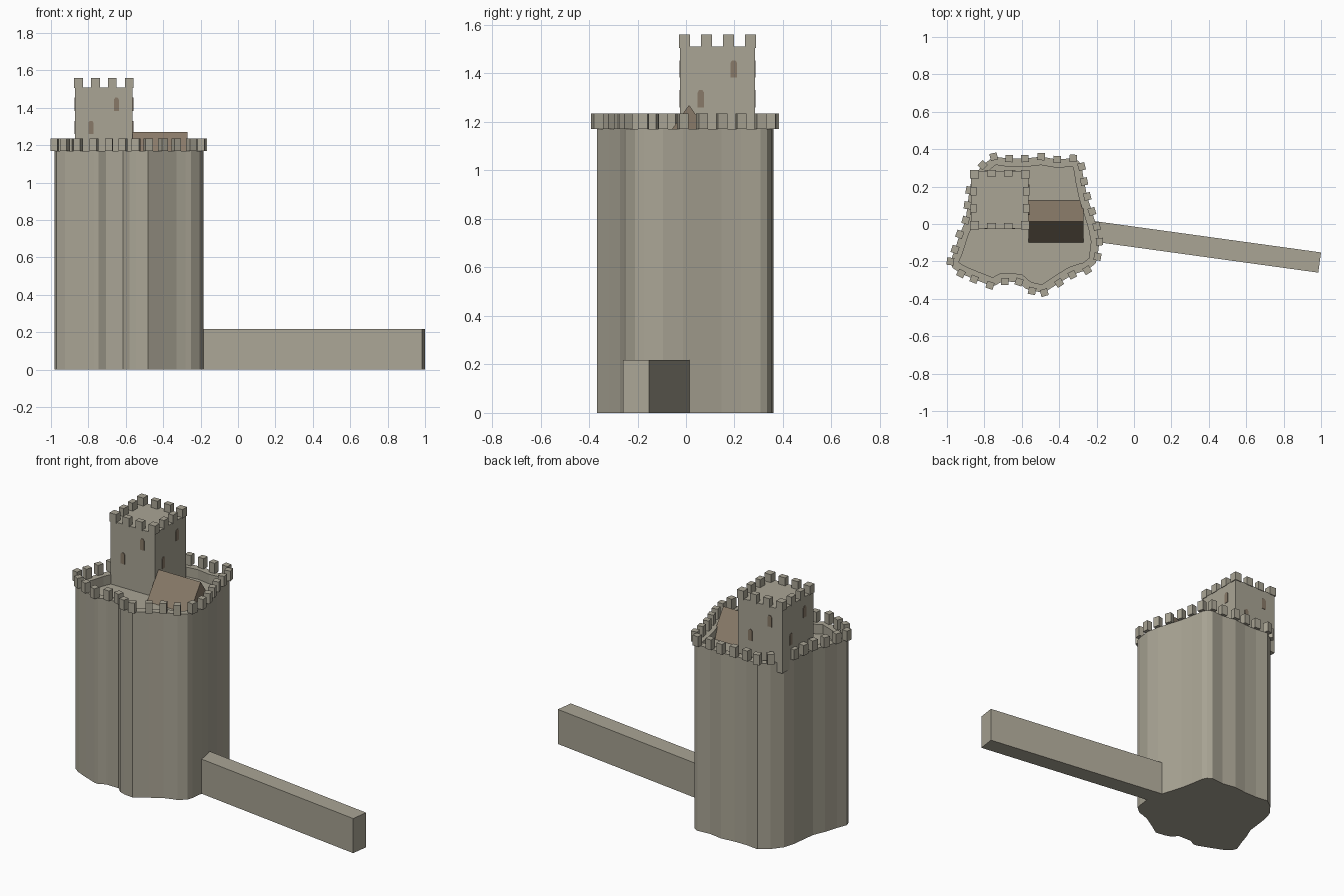
import bpy, bmesh, math
from mathutils import Vector, Matrix

if "Cube" in bpy.data.objects:
    bpy.data.objects.remove(bpy.data.objects["Cube"])


def material(name, rgb):
    m = bpy.data.materials.new(name)
    m.diffuse_color = (*rgb, 1)
    m.use_nodes = True
    m.node_tree.nodes["Principled BSDF"].inputs["Base Color"].default_value = m.diffuse_color
    return m


STONE = material("stone", (0.40, 0.375, 0.30))
BROWN = material("brown_tile", (0.25, 0.195, 0.14))


def finish(name, bm, mat):
    bmesh.ops.recalc_face_normals(bm, faces=bm.faces)
    me = bpy.data.meshes.new(name)
    bm.to_mesh(me)
    bm.free()
    me.materials.append(mat)
    ob = bpy.data.objects.new(name, me)
    bpy.context.collection.objects.link(ob)
    return ob


def add_box(bm, centre, size, angle=0):
    mat = (Matrix.Translation(centre) @ Matrix.Rotation(angle, 4, 'Z')
           @ Matrix.Diagonal((*size, 1)))
    bmesh.ops.create_cube(bm, size=1, matrix=mat)


def add_prism(bm, points, push):
    face = bm.faces.new([bm.verts.new(p) for p in points])
    ext = bmesh.ops.extrude_face_region(bm, geom=[face], use_keep_orig=True)
    verts = [g for g in ext["geom"] if isinstance(g, bmesh.types.BMVert)]
    bmesh.ops.translate(bm, verts=verts, vec=push)


# Curtain wall plan, counterclockwise; third value 1 marks a merlon
PLAN = [
    (-.185, -.094, 1), (-.20, -.013, 1), (-.225, .067, 1), (-.25, .147, 1),
    (-.267, .227, 1), (-.28, .307, 1), (-.295, .335, 0), (-.325, .352, 1),
    (-.41, .345, 1), (-.497, .36, 1), (-.583, .35, 1), (-.668, .35, 1),
    (-.75, .36, 1), (-.81, .315, 1), (-.86, .25, 0), (-.88, .18, 1),
    (-.89, .10, 1), (-.90, .02, 1), (-.932, -.055, 1), (-.957, -.136, 1),
    (-.982, -.20, 1), (-.97, -.235, 0), (-.925, -.265, 1), (-.855, -.295, 1),
    (-.77, -.328, 1), (-.745, -.33, 0), (-.705, -.308, 0), (-.69, -.308, 1),
    (-.615, -.31, 1), (-.58, -.345, 0), (-.545, -.358, 1), (-.48, -.367, 1),
    (-.40, -.315, 1), (-.33, -.272, 1), (-.28, -.255, 0), (-.25, -.247, 1),
    (-.205, -.21, 0), (-.195, -.175, 1)]
pts = [Vector((x, y, 0)) for x, y, _ in PLAN]
N = len(pts)
TOP, FLOOR = 1.17, 1.11

# Tall curtain wall with a parapet around a sunken courtyard
tangents = [(pts[(i + 1) % N] - pts[i - 1]).normalized() for i in range(N)]
inner = [p + Vector((-t.y, t.x, 0)) * 0.045 for p, t in zip(pts, tangents)]
bm = bmesh.new()
rings = []
for loop, z in ((pts, 0), (pts, TOP), (inner, TOP), (inner, FLOOR)):
    rings.append([bm.verts.new((p.x, p.y, z)) for p in loop])
for a, b in zip(rings, rings[1:]):
    for i in range(N):
        j = (i + 1) % N
        bm.faces.new((a[i], a[j], b[j], b[i]))
bm.faces.new(rings[0][::-1])
bm.faces.new(rings[-1])
finish("curtain_wall", bm, STONE)

# Merlons turned to follow the wall
bm = bmesh.new()
for (x, y, m), t in zip(PLAN, tangents):
    if m:
        add_box(bm, (x, y, 1.2025), (0.04, 0.038, 0.065), math.atan2(t.y, t.x))
finish("wall_merlons", bm, STONE)

# Square keep
CX, CY, HALF = -0.717, 0.13, 0.154
bm = bmesh.new()
add_box(bm, (CX, CY, (FLOOR + 1.51) / 2), (2 * HALF, 2 * HALF, 1.51 - FLOOR))
finish("keep", bm, STONE)

# Keep merlons: four along each side
bm = bmesh.new()
steps = [-0.136, -0.045, 0.045, 0.136]
for i, u in enumerate(steps):
    for j, v in enumerate(steps):
        if i in (0, 3) or j in (0, 3):
            corner = i in (0, 3) and j in (0, 3)
            sx = 0.046 if j in (0, 3) else 0.034
            sy = 0.046 if i in (0, 3) else 0.034
            ox = math.copysign(0.005, u) if i in (0, 3) and not corner else 0
            oy = math.copysign(0.005, v) if j in (0, 3) and not corner else 0
            add_box(bm, (CX + u + ox, CY + v + oy, 1.5325), (sx, sy, 0.055))
finish("keep_merlons", bm, STONE)

# Narrow windows with clipped tops, two on every side of the keep
bm = bmesh.new()
for k in range(4):
    turn = Matrix.Translation((CX, CY, 0)) @ Matrix.Rotation(k * math.pi / 2, 4, 'Z')
    for u, z in ((-0.069, 1.26), (0.067, 1.383)):
        shape = [(-.014, 0), (.014, 0), (.014, .06), (.007, .071), (-.007, .071), (-.014, .06)]
        outline = [turn @ Vector((u + a, -HALF - 0.003, z + b)) for a, b in shape]
        add_prism(bm, outline, turn.to_3x3() @ Vector((0, 0.006, 0)))
finish("keep_windows", bm, BROWN)

# Gabled hall roof against the keep
bm = bmesh.new()
add_prism(bm, [(-0.565, -0.10, FLOOR), (-0.565, 0.125, FLOOR), (-0.565, 0.0125, 1.27)],
          (0.296, 0, 0))
finish("hall_roof", bm, BROWN)

# Long low outer wall running away from the base
bm = bmesh.new()
start, end = Vector((-0.26, -0.033, 0)), Vector((0.9925, -0.206, 0))
mid, run = (start + end) / 2, end - start
add_box(bm, (mid.x, mid.y, 0.109), (run.length, 0.109, 0.218), math.atan2(run.y, run.x))
finish("outer_wall", bm, STONE)
